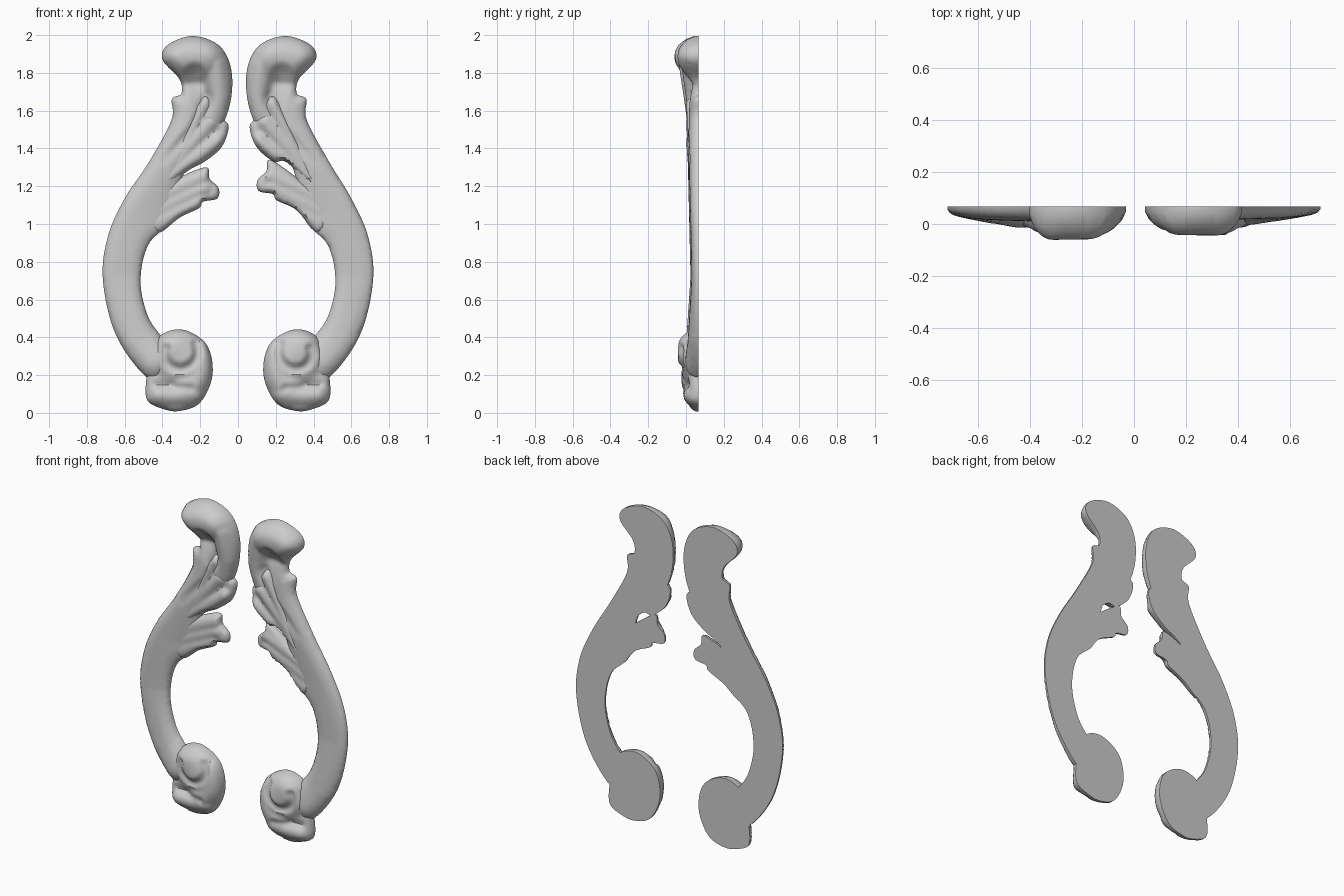
import bpy, bmesh, math
from mathutils import Vector, kdtree
from mathutils.geometry import delaunay_2d_cdt, intersect_point_line

if "Cube" in bpy.data.objects:
    bpy.data.objects.remove(bpy.data.objects["Cube"])

BACK = 0.067    # flat rear plane
STEP = 0.014    # surface resolution


def smooth_outline(p, n):
    """Closed Catmull-Rom curve through the points."""
    out = []
    for i in range(len(p)):
        a, b, c, d = (p[(i + k) % len(p)] for k in (-1, 0, 1, 2))
        for j in range(n):
            t = j / n
            out.append(0.5 * (2 * b + (c - a) * t + (2 * a - 5 * b + 4 * c - d) * t * t
                              + (3 * b - a - 3 * c + d) * t ** 3))
    return out


def inside(q, poly):
    hit = False
    for a, b in zip(poly, poly[1:] + poly[:1]):
        if (a.y > q.y) != (b.y > q.y) and q.x < (b.x - a.x) * (q.y - a.y) / (b.y - a.y) + a.x:
            hit = not hit
    return hit


def seg_dist(q, a, b):
    t = min(max(intersect_point_line(q, a, b)[1], 0), 1)
    return (q - a.lerp(b, t)).length, t


def stroke_height(q, radius, path):
    """Rounded ridge (or groove when negative) along a path of (x, z, height)."""
    best = 0
    for a, b in zip(path, path[1:]):
        d, t = seg_dist(q, Vector(a[:2]), Vector(b[:2]))
        if d < radius:
            h = (a[2] + (b[2] - a[2]) * t) * (1 - (d / radius) ** 2) ** 1.3
            if abs(h) > abs(best):
                best = h
    return best


def warp(p, side):
    """The right ornament is a mirror image, set a little wider with a lifted leaf."""
    u, z = p
    if side > 0:
        if z > 1.3:
            u += 0.012
        elif z > 1.03 and u < 0.32:
            z += 0.04
    return Vector((u, z))


def relief(name, side, outline, base, roll, ridges, grooves=(), scale=1.0, wall=0.3):
    """Carved shell: outline filled, domed at its edge, shaped by strokes, flat at the back."""
    loop = smooth_outline([warp(p, side) for p in outline], 7)
    n = len(loop)
    tree = kdtree.KDTree(n)
    for i, p in enumerate(loop):
        tree.insert((p.x, p.y, 0), i)
    tree.balance()

    def edge_distance(q):
        i = tree.find((q.x, q.y, 0))[1]
        return min(seg_dist(q, loop[i - 1], loop[i])[0],
                   seg_dist(q, loop[i], loop[(i + 1) % n])[0])

    pts = list(loop)
    x0, z0 = min(p.x for p in loop), min(p.y for p in loop)
    x1, z1 = max(p.x for p in loop), max(p.y for p in loop)
    for r in range(int((z1 - z0) / STEP) + 1):
        for c in range(int((x1 - x0) / STEP) + 1):
            q = Vector((x0 + (c + 0.5 * (r % 2)) * STEP, z0 + r * STEP))
            if inside(q, loop) and edge_distance(q) > 0.5 * STEP:
                pts.append(q)
    res = delaunay_2d_cdt(pts, [(i, (i + 1) % n) for i in range(n)], [], 1, 1e-5)

    bm = bmesh.new()
    verts = []
    for q in res[0]:
        t = min(edge_distance(q) / roll, 1)
        dome = wall + (1 - wall) * math.sqrt(max(0, 1 - (1 - t) ** 2))
        h = base + max([0] + [stroke_height(q, *s) for s in ridges])
        h += sum(stroke_height(q, *s) for s in grooves)
        verts.append(bm.verts.new((side * q.x, BACK - max(h, 0.012) * scale * dome, q.y)))
    for f in res[2]:
        bm.faces.new([verts[i] for i in f])
    # Side wall and flat rear
    rim = [e for e in bm.edges if e.is_boundary]
    for v in bmesh.ops.extrude_edge_only(bm, edges=rim)["geom"]:
        if isinstance(v, bmesh.types.BMVert):
            v.co.y = BACK
    bmesh.ops.holes_fill(bm, edges=[e for e in bm.edges if e.is_boundary], sides=0)
    bmesh.ops.recalc_face_normals(bm, faces=bm.faces)
    mesh = bpy.data.meshes.new(name)
    bm.to_mesh(mesh)
    bm.free()
    ob = bpy.data.objects.new(name, mesh)
    bpy.context.collection.objects.link(ob)
    bpy.ops.object.select_all(action='DESELECT')
    ob.select_set(True)
    bpy.context.view_layer.objects.active = ob
    bpy.ops.object.shade_smooth_by_angle(angle=math.radians(45))


def fan(radius, root, root_step, tip, tip_step, h):
    """Three leaf veins spreading from root to tip."""
    return [(radius, [(root[0] + k * root_step[0], root[1] + k * root_step[1], h * 0.4),
                      (tip[0] + k * tip_step[0], tip[1] + k * tip_step[1], h)]) for k in range(3)]


def spiral(cx, cz, r0, r1, a0, a1, h, n=14):
    path = []
    for k in range(n + 1):
        r, a = r0 + (r1 - r0) * k / n, a0 + (a1 - a0) * k / n
        path.append((cx + r * math.cos(a), cz + r * math.sin(a), h))
    return path


# Stem with rolled top: (distance from centre, height)
STEM = [(.32, .3), (.41, .41), (.48, .52), (.516, .7), (.475, .89), (.35, 1.03), (.28, 1.28),
        (.08, 1.53), (.03, 1.76), (.085, 1.93), (.23, 1.995), (.37, 1.95), (.4, 1.87),
        (.31, 1.767), (.3, 1.69), (.35, 1.66), (.352, 1.55), (.47, 1.33), (.6, 1.135),
        (.69, .93), (.715, .7), (.645, .41), (.485, .19), (.38, .2)]
STEM_RIDGES = [
    (.15, [(.22, 1.66, .02), (.3, 1.48, .025), (.54, 1.1, .016), (.615, .72, .007),
           (.52, .38, .03), (.44, .28, .045)]),
    (.16, [(.31, 1.885, .092), (.18, 1.89, .09)]),
    (.1, [(.2, 1.9, .085), (.12, 1.85, .07), (.09, 1.68, .045), (.12, 1.57, .03)])]
STEM_GROOVES = [(.07, [(.23, 1.79, -.03), (.19, 1.65, -.015)]),
                (.03, [(.17, 1.68, -.01), (.24, 1.5, -.018), (.4, 1.33, -.004)])]

# Two acanthus leaves on the inner side
UPPER_LEAF = [(.43, 1.17), (.26, 1.285), (.177, 1.33), (.087, 1.407), (.05, 1.51), (.08, 1.56),
              (.18, 1.68), (.3, 1.45)]
LOWER_LEAF = [(.47, 1.01), (.415, .955), (.31, 1.033), (.205, 1.085), (.185, 1.118), (.11, 1.135),
              (.103, 1.19), (.15, 1.24), (.17, 1.3), (.32, 1.24), (.44, 1.14)]
UPPER_VEINS = fan(.05, (.4, 1.22), (-.03, .065), (.11, 1.44), (.035, .1), .026)
LOWER_VEINS = fan(.042, (.44, 1.0), (-.02, .075), (.2, 1.12), (-.02, .07), .014)

# Bottom volute: domed eye, outer coil, spiral groove and flutes
VOLUTE = [(.484, .19), (.482, .07), (.4, .022), (.31, .01), (.2, .055), (.135, .2), (.165, .36),
          (.29, .44), (.41, .41), (.46, .3)]
VOLUTE_RIDGES = [(.16, [(.33, .33, .055), (.29, .29, .055)]),
                 (.1, spiral(.31, .28, .11, .14, 1.6, 4.4, .035)),
                 (.06, [(.22, .1, .025), (.42, .09, .025)])]
VOLUTE_GROOVES = [(.032, spiral(.315, .32, .07, .105, 0.3, -3.6, -.022)),
                  (.025, [(.25, .13, -.014), (.43, .15, -.01)])]

for side, label in ((-1, "left"), (1, "right")):
    depth = 1.0 if side < 0 else 0.87
    relief(label + "_stem_and_top_scroll", side, STEM, .036, .075, STEM_RIDGES, STEM_GROOVES, depth)
    relief(label + "_upper_leaf", side, UPPER_LEAF, .04, .035, UPPER_VEINS)
    relief(label + "_lower_leaf", side, LOWER_LEAF, .034, .03, LOWER_VEINS)
    relief(label + "_bottom_volute", side, VOLUTE, .055, .07, VOLUTE_RIDGES, VOLUTE_GROOVES)
